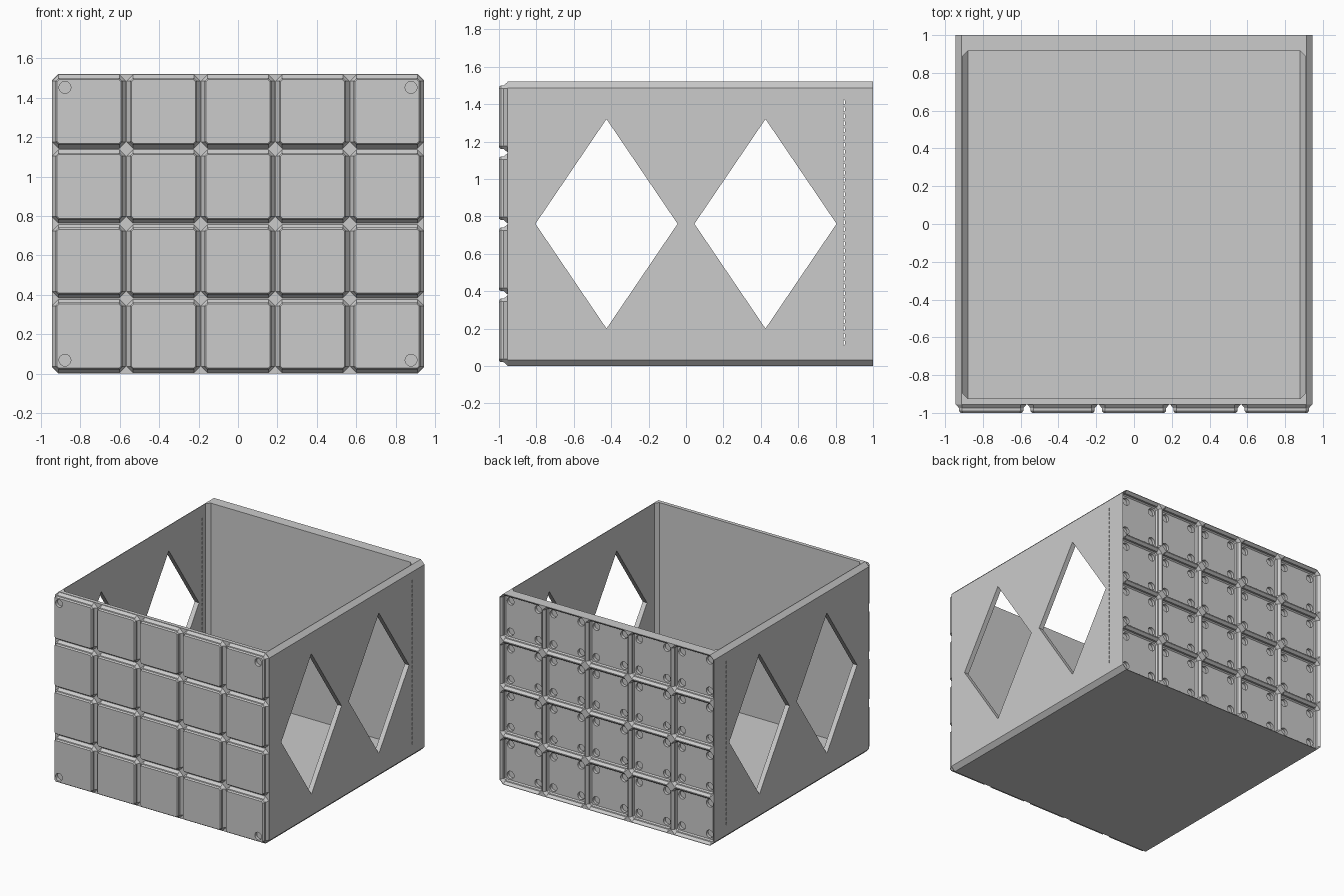
import bpy
import bmesh
from math import cos, sin, tau

if "Cube" in bpy.data.objects:
    bpy.data.objects.remove(bpy.data.objects["Cube"], do_unlink=True)

COLS, ROWS = 5, 4
W, H = 0.945, 1.52              # half width, height
CELL_X, CELL_Z = 2 * W / COLS, H / ROWS
CENTRES = [(-W + (i + 0.5) * CELL_X, (j + 0.5) * CELL_Z)
           for i in range(COLS) for j in range(ROWS)]
# stepped tile profile: (distance from base plane, half size)
TILE = [(0, 0.187), (0.02, 0.17), (0.035, 0.17), (0.045, 0.162)]
HOLE_OFFSET, HOLE_R = 0.122, 0.03

grey = bpy.data.materials.new("light grey")
grey.use_nodes = True
COLOUR = (0.6, 0.6, 0.6, 1)
grey.diffuse_color = COLOUR
grey.node_tree.nodes["Principled BSDF"].inputs["Base Color"].default_value = COLOUR


def loft(bm, rings):
    """Skin a closed solid through rings with equal point counts."""
    loops = [[bm.verts.new(p) for p in ring] for ring in rings]
    n = len(loops[0])
    for a, b in zip(loops, loops[1:]):
        for i in range(n):
            bm.faces.new((a[i], a[(i + 1) % n], b[(i + 1) % n], b[i]))
    bm.faces.new(loops[0])
    bm.faces.new(loops[-1][::-1])


def octagon(hx, hy, cut_x, cut_y):
    """Rectangle with cut corners, as 2D points."""
    a, b = hx - cut_x, hy - cut_y
    return [(hx, -b), (hx, b), (a, hy), (-a, hy), (-hx, b), (-hx, -b), (-a, -hy), (a, -hy)]


def cell_ring(cx, cz, y, half):
    cut = max(0.033 - (0.187 - half), 0.01)
    return [(cx + u, y, cz + v) for u, v in octagon(half, half, cut, cut)]


def hole(bm, cx, cz, y0, y1):
    circle = [(cx + HOLE_R * cos(tau * i / 24), cz + HOLE_R * sin(tau * i / 24)) for i in range(24)]
    loft(bm, [[(x, y, z) for x, z in circle] for y in (y0, y1)])


def finish(bm, name):
    bmesh.ops.recalc_face_normals(bm, faces=bm.faces)
    mesh = bpy.data.meshes.new(name)
    bm.to_mesh(mesh)
    bm.free()
    mesh.materials.append(grey)
    obj = bpy.data.objects.new(name, mesh)
    bpy.context.collection.objects.link(obj)
    return obj


def carve(obj, bm, name):
    """Subtract the cutter mesh from obj, then discard the cutter."""
    cutter = finish(bm, name)
    cutter.hide_render = True
    mod = obj.modifiers.new(name, 'BOOLEAN')
    mod.operation = 'DIFFERENCE'
    mod.solver = 'EXACT'
    mod.object = cutter
    bpy.context.view_layer.objects.active = obj
    bpy.ops.object.modifier_apply(modifier=name)
    bpy.data.objects.remove(cutter, do_unlink=True)


# box body: cut-corner section run front to back
bm = bmesh.new()
section = octagon(W, H / 2, 0.033, 0.033)
loft(bm, [[(u, y, v + H / 2) for u, v in section] for y in (-0.955, 1)])
box = finish(bm, "box_body")

# cavity with cut upright corners and sloped lower side edges
bm = bmesh.new()
mid_y = -0.005
for u, v in octagon(0.907, 0.92, 0.027, 0.027):
    for z in (0.065, 1.6):
        bm.verts.new((u, v + mid_y, z))
for sx in (-1, 1):
    for sy in (-1, 1):
        bm.verts.new((0.88 * sx, 0.92 * sy + mid_y, 0.035))
bmesh.ops.convex_hull(bm, input=bm.verts)
carve(box, bm, "cavity_cutter")

# diamond windows and a column of slits through both side walls
bm = bmesh.new()
for cy in (-0.425, 0.425):
    diamond = [(cy - 0.38, 0.76), (cy, 0.2), (cy + 0.38, 0.76), (cy, 1.32)]
    loft(bm, [[(x, y, z) for y, z in diamond] for x in (-1.2, 1.2)])
for i in range(35):
    z = 0.125 + i * 0.0378
    slit = [(u + 0.845, v + z) for u, v in octagon(0.004, 0.012, 0.002, 0.003)]
    loft(bm, [[(x, y, v) for y, v in slit] for x in (-1.2, 1.2)])
carve(box, bm, "window_cutter")

# stepped sockets across the back
bm = bmesh.new()
for cx, cz in CENTRES:
    steps = [(-0.02, 0.186)] + [(d, min(h, 0.186)) for d, h in TILE]
    loft(bm, [cell_ring(cx, cz, 1 - d, h) for d, h in steps])
carve(box, bm, "socket_cutter")

# four round holes in each socket floor
bm = bmesh.new()
for cx, cz in CENTRES:
    for sx in (-1, 1):
        for sz in (-1, 1):
            hole(bm, cx + sx * HOLE_OFFSET, cz + sz * HOLE_OFFSET, 0.97, 0.932)
carve(box, bm, "socket_hole_cutter")

# stepped tiles across the front
bm = bmesh.new()
for cx, cz in CENTRES:
    loft(bm, [cell_ring(cx, cz, -0.955 - d, h) for d, h in TILE])
tiles = finish(bm, "front_tiles")

# round holes at the outer corners of the front
bm = bmesh.new()
for sx in (-1, 1):
    for sz in (-1, 1):
        hole(bm, sx * (W - CELL_X / 2 + HOLE_OFFSET),
             H / 2 + sz * (H / 2 - CELL_Z / 2 + HOLE_OFFSET), -1.02, -0.975)
carve(tiles, bm, "front_hole_cutter")
